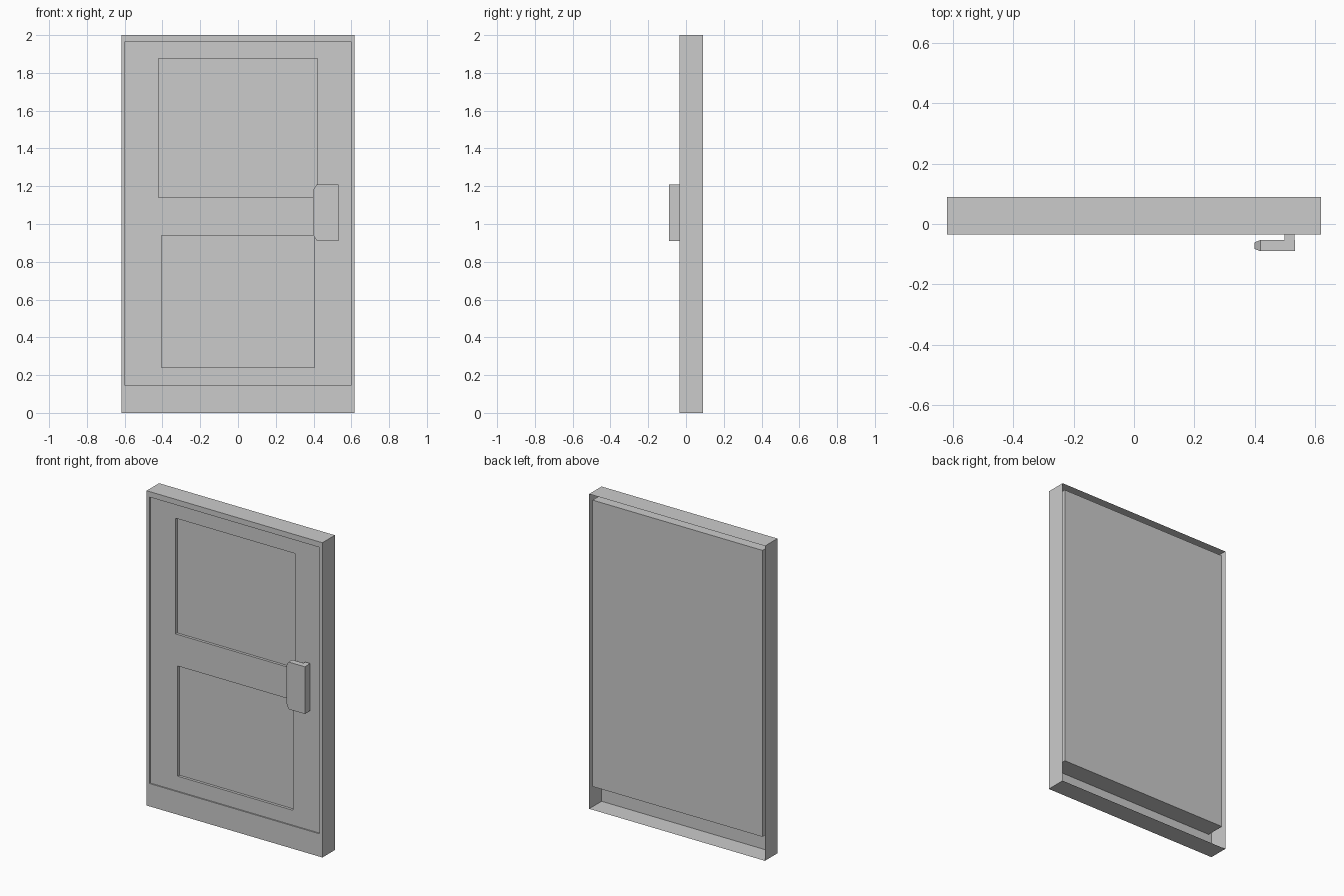
import bpy
import bmesh

if "Cube" in bpy.data.objects:
    bpy.data.objects.remove(bpy.data.objects["Cube"])

FRONT, BACK, FACE = -0.035, 0.09, -0.027   # frame front, frame back, recessed door face
HOLE = (-0.597, 0.597, 0.145, 1.965)       # opening in the frame


def new_object(name, bm):
    bmesh.ops.remove_doubles(bm, verts=bm.verts, dist=1e-5)
    mesh = bpy.data.meshes.new(name)
    bm.to_mesh(mesh)
    bm.free()
    obj = bpy.data.objects.new(name, mesh)
    bpy.context.collection.objects.link(obj)
    return obj


def add_rings(bm, rings, cap_start=False, cap_end=False):
    """Join a series of upright rectangles ((x0, x1, z0, z1), y) with quads."""
    loops = []
    for (x0, x1, z0, z1), y in rings:
        corners = ((x0, z0), (x1, z0), (x1, z1), (x0, z1))
        loops.append([bm.verts.new((x, y, z)) for x, z in corners])
    for a, b in zip(loops, loops[1:]):
        for i in range(4):
            j = (i + 1) % 4
            bm.faces.new((a[i], a[j], b[j], b[i]))
    if cap_start:
        bm.faces.new(loops[0][::-1])
    if cap_end:
        bm.faces.new(loops[-1])


# Thin outer frame, open at the back
outer = (-0.618, 0.618, 0.0, 2.0)
bm = bmesh.new()
add_rings(bm, [(outer, BACK), (outer, FRONT), (HOLE, FRONT), (HOLE, FACE)])
new_object("door_frame", bm)

# Door slab with two sunken panels
bm = bmesh.new()
add_rings(bm, [(HOLE, 0.085), (HOLE, FACE)], cap_start=True)
split = 1.04
panels = (
    ((HOLE[0], HOLE[1], split, HOLE[3]), (-0.42, 0.42, 1.14, 1.875)),
    ((HOLE[0], HOLE[1], HOLE[2], split), (-0.405, 0.405, 0.24, 0.94)),
)
for border, panel in panels:
    add_rings(bm, [(border, FACE), (panel, FACE), (panel, FACE + 0.017)], cap_end=True)
new_object("door_slab", bm)

# Handle grip: box lofted along x, tapering at its free end
bm = bmesh.new()
sections = ((0.533, -0.09, -0.053, 0.91, 1.21),
            (0.418, -0.09, -0.053, 0.91, 1.21),
            (0.398, -0.082, -0.061, 0.94, 1.18))
loops = [[bm.verts.new((x, y, z)) for y, z in ((y0, z0), (y1, z0), (y1, z1), (y0, z1))]
         for x, y0, y1, z0, z1 in sections]
for a, b in zip(loops, loops[1:]):
    for i in range(4):
        j = (i + 1) % 4
        bm.faces.new((a[i], a[j], b[j], b[i]))
bm.faces.new(loops[0])
bm.faces.new(loops[-1])
bmesh.ops.recalc_face_normals(bm, faces=bm.faces)
new_object("handle_grip", bm)

# Handle stem joining the grip to the frame
bm = bmesh.new()
stem = (0.497, 0.531, 0.91, 1.21)
add_rings(bm, [(stem, FRONT), (stem, -0.053)], cap_start=True, cap_end=True)
new_object("handle_stem", bm)
